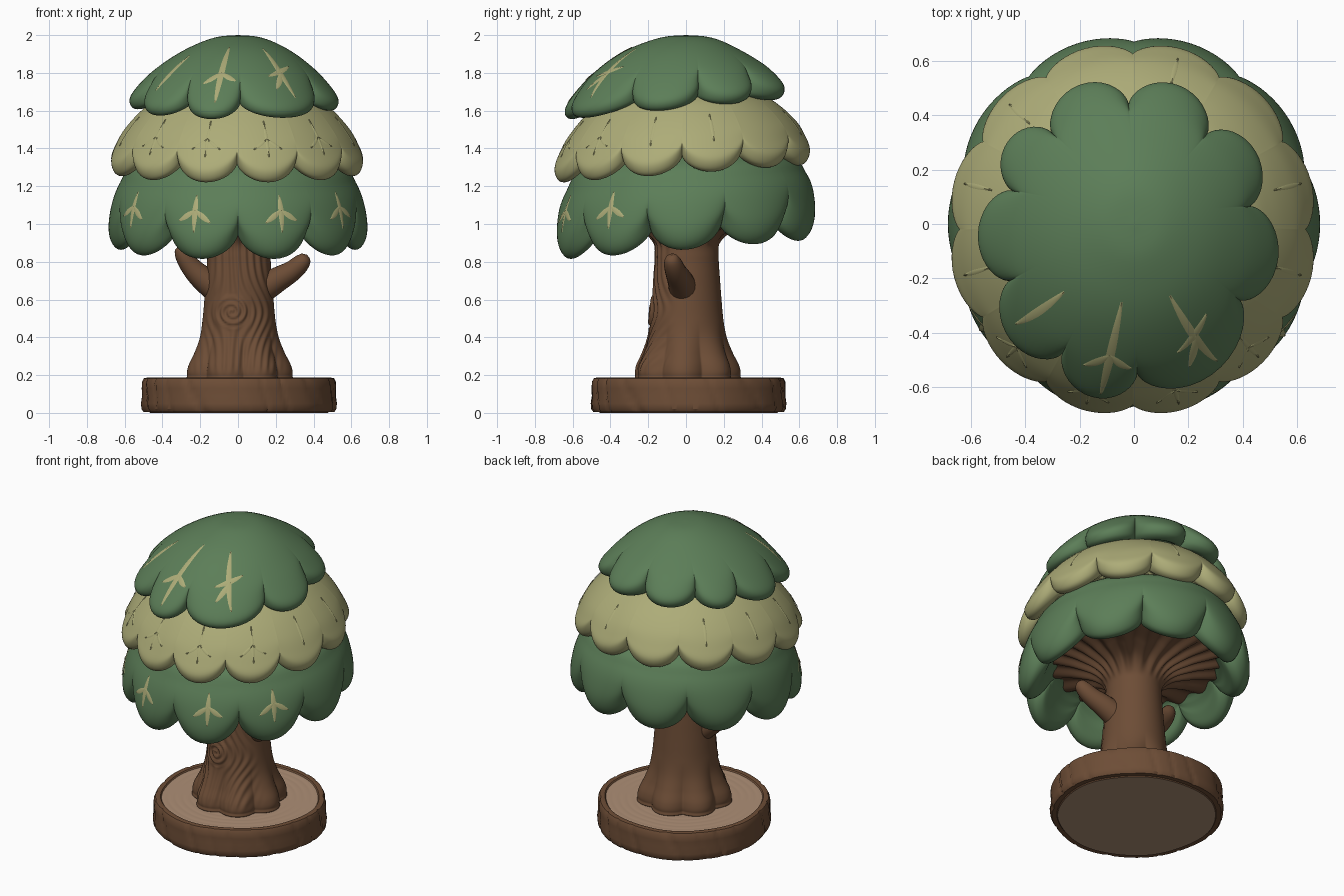
import bpy, bmesh, math
from mathutils import Vector

if "Cube" in bpy.data.objects:
    bpy.data.objects.remove(bpy.data.objects["Cube"])

# ---------- colours ----------
def material(name, rgb):
    m = bpy.data.materials.new(name)
    lin = [((c / 255 + 0.055) / 1.055) ** 2.4 for c in rgb]
    m.diffuse_color = (*lin, 1)
    m.use_nodes = True
    m.node_tree.nodes["Principled BSDF"].inputs["Base Color"].default_value = m.diffuse_color
    return m

GREEN = material("leaf green", (92, 126, 88))
KHAKI = material("leaf khaki", (173, 172, 120))
BROWN = material("bark brown", (109, 77, 54))
TAN = material("cut wood tan", (174, 143, 118))

# ---------- helpers ----------
def finish(name, bm, mats, angle=50):
    bmesh.ops.remove_doubles(bm, verts=bm.verts, dist=1e-5)
    bmesh.ops.recalc_face_normals(bm, faces=bm.faces)
    me = bpy.data.meshes.new(name)
    bm.to_mesh(me)
    bm.free()
    for m in mats:
        me.materials.append(m)
    ob = bpy.data.objects.new(name, me)
    bpy.context.collection.objects.link(ob)
    bpy.ops.object.select_all(action='DESELECT')
    ob.select_set(True)
    bpy.context.view_layer.objects.active = ob
    bpy.ops.object.shade_smooth_by_angle(angle=math.radians(angle))
    return ob

def lathe(name, fn, rows, thetas, mats, index=lambda s: 0, angle=50):
    """Closed ring grid from fn(theta, row value)."""
    bm = bmesh.new()
    g = [[bm.verts.new(fn(t, s)) for t in thetas] for s in rows]
    n = len(thetas)
    for i in range(len(rows) - 1):
        for j in range(n):
            k = (j + 1) % n
            f = bm.faces.new((g[i][j], g[i][k], g[i + 1][k], g[i + 1][j]))
            f.material_index = index(rows[i])
    bmesh.ops.dissolve_degenerate(bm, dist=1e-6, edges=bm.edges)
    return finish(name, bm, mats, angle)

def spline(pts, s):
    """Catmull-Rom through pts, s in index units."""
    i = max(0, min(len(pts) - 2, int(s)))
    u = s - i
    p0, p1, p2, p3 = (pts[max(0, min(len(pts) - 1, i + d))] for d in (-1, 0, 1, 2))
    return [0.5 * (2 * b + (c - a) * u + (2 * a - 5 * b + 4 * c - d) * u * u
                   + (3 * b - a - 3 * c + d) * u ** 3) for a, b, c, d in zip(p0, p1, p2, p3)]

def smooth(a, b, x):
    x = max(0, min(1, (x - a) / (b - a)))
    return x * x * (3 - 2 * x)

def ring(n):
    return [2 * math.pi * i / n for i in range(n)]

# ---------- scalloped canopy layers ----------
class Layer:
    def __init__(self, centre, radii, profile, notches, dr, dz, tilt):
        self.c, self.r, self.p = centre, radii, profile
        self.n = notches + [notches[0] + 360]
        self.dr, self.dz, self.tilt = dr, dz, tilt

    def lobe(self, theta):
        d = (math.degrees(theta) - self.n[0]) % 360 + self.n[0]
        for a, b in zip(self.n, self.n[1:]):
            if a <= d <= b:
                u = (2 * d - a - b) / (b - a)
                return max(0, 1 - u * u) ** 0.7
        return 0

    def point(self, theta, s):
        r, z, w = spline(self.p, s)
        k = (1 - self.lobe(theta)) * w
        shift = smooth(0.2, 1, r)
        r = max(0, r - self.dr * k)
        x, y = self.r[0] * r * math.cos(theta), self.r[1] * r * math.sin(theta)
        z += self.dz * k + self.tilt * y * smooth(0.4, 1, r)
        return Vector((x + self.c[0] * shift, y + self.c[1] * shift, z))

    def build(self, name, mats, index=lambda s: 0):
        th = [math.radians(a + (b - a) * (0.5 - 0.5 * math.cos(math.pi * i / 20)))
              for a, b in zip(self.n, self.n[1:]) for i in range(20)]
        rows = [i / 5 for i in range(5 * (len(self.p) - 1) + 1)]
        lathe(name, self.point, rows, th, mats, index, angle=70)

    def stroke(self, bm, a, b, width):
        """Thin raised vein between two (degrees from front, row) points."""
        N, pts = 12, []
        for i in range(N + 1):
            u = i / N
            t = math.radians(a[0] + (b[0] - a[0]) * u - 90)
            s = a[1] + (b[1] - a[1]) * u
            p = self.point(t, s)
            nrm = (self.point(t, s + .03) - p).cross(self.point(t + .01, s) - p).normalized()
            if nrm.dot(p - Vector((0, 0, p.z - 0.3))) < 0:
                nrm.negate()
            pts.append((p, nrm))
        prev = None
        for i, (p, nrm) in enumerate(pts):
            tan = pts[min(N, i + 1)][0] - pts[max(0, i - 1)][0]
            side = tan.cross(nrm).normalized() * width * (0.25 + 0.75 * math.sin(math.pi * i / N))
            row = [bm.verts.new(v) for v in (p + side + nrm * .002, p + nrm * .005, p - side + nrm * .002)]
            if prev:
                for k in (0, 1):
                    bm.faces.new((prev[k], prev[k + 1], row[k + 1], row[k]))
            prev = row

    def veins(self, name, strokes, mat, width=0.015):
        bm = bmesh.new()
        for a, b in strokes:
            self.stroke(bm, a, b, width)
        finish(name, bm, [mat])

def star(az, s, up, down, spread, drop):
    c = (az, s)
    return [((az, s - up), (az, s + down)), (c, (az - spread, s + drop)), (c, (az + spread, s + drop))]

low = Layer((0, 0), (.685, .698),
            [(0, 1.45, 0), (.5, 1.42, 0), (.81, 1.32, 0), (.91, 1.22, .03), (.97, 1.12, .2), (1, 1.0, .65),
             (.985, .915, 1), (.93, .867, 1), (.86, .875, 1), (.80, .93, .8), (.74, 1.0, .3), (.6, 1.06, 0), (0, 1.08, 0)],
            [-90 + 36 * k for k in range(10)], .07, .12, .085)
mid = Layer((-.005, -.02), (.68, .69),
            [(0, 1.75, 0), (.35, 1.73, 0), (.61, 1.67, 0), (.76, 1.59, .03), (.885, 1.49, .15), (.96, 1.40, .5),
             (1, 1.33, .95), (.97, 1.275, 1), (.90, 1.27, 1), (.82, 1.32, .7), (.7, 1.36, 0), (0, 1.38, 0)],
            [-90 + 30 * k for k in range(12)], .07, .09, .075)
top = Layer((-.02, -.055), (.555, .6),
            [(0, 2.0, 0), (.2, 1.99, 0), (.4, 1.95, 0), (.6, 1.887, .03), (.8, 1.80, .25), (.95, 1.71, .8),
             (1, 1.655, 1), (.97, 1.615, 1), (.89, 1.61, 1), (.81, 1.64, .7), (.74, 1.665, .3), (0, 1.67, 0)],
            [-162, -122, -86, -27, 14, 51, 90, 128, 159], .17, .06, .1)
low.build("lower_canopy", [GREEN])
mid.build("middle_canopy", [KHAKI, GREEN], lambda s: 1 if s < 1.99 else 0)
top.build("top_canopy", [GREEN])

# leaf veins on the front lobes
low.veins("lower_leaf_veins", sum((star(a, 3.95, .75, .95, 7.5, .55) for a in (-56, -20, 20, 54)), []), KHAKI)
mid.veins("middle_leaf_veins", sum((star(a, 4.0, .8, 1.0, 7, .6) for a in (-45, -15, 15, 45)), [])
          + [((a, 3.2), (a, 4.7)) for a in (-105, -75, 75, 105, 165, 225)], KHAKI, .009)
top.veins("top_leaf_veins", [((-9, 2.3), (-11, 5.2)), ((-10, 3.7), (-21, 4.25)), ((-10, 3.7), (1, 4.2)),
                             ((31, 2.4), (38, 5.0)), ((24, 3.9), (46, 3.5)), ((36, 3.7), (27, 4.5)),
                             ((-50, 2.9), (-55, 4.7))], KHAKI, .016)

# ---------- trunk with roots, swirl knot and fluted crown ----------
TRUNK = [(0, .17), (.245, .17), (.268, .20), (.262, .25), (.232, .32), (.207, .40), (.192, .50),
         (.183, .60), (.174, .72), (.168, .82), (.174, .90), (.24, .97), (.36, 1.01), (.52, 1.05), (0, 1.10)]

def trunk(theta, s):
    r, z = spline(TRUNK, s)
    r = max(0, r)
    if r > .05:
        root = 1 - smooth(.2, .5, z)
        r += .022 * root * (abs(math.cos(3.5 * theta + .4)) * 2 - 1.25)   # rounded roots
        flute = smooth(.86, 1.0, z)
        z += .014 * flute * math.sin(22 * theta + 2 * math.sin(3 * theta))  # branch ribs
        front = smooth(.25, .8, -math.sin(theta)) * (1 - flute) * smooth(.19, .26, z)
        x, h = r * math.cos(theta) + .035, z - .535
        d = math.hypot(x, h)
        swirl = math.cos(math.atan2(h, x) - 2 * math.pi * d / .034)
        bend = x + .07 * math.copysign(1, x) * math.exp(-(h / .13) ** 2) * -min(1, abs(x) / .1)
        grain = math.cos(bend * 170 + 1.2 * math.sin(z * 9))
        k = smooth(.075, .10, d)
        r += front * (.006 * swirl * (1 - k) + .004 * grain * k + .008 * (1 - smooth(.05, .11, d)))
    return Vector((r * math.cos(theta) + .005, r * math.sin(theta) + .005, z))

lathe("trunk", trunk, [i / 10 for i in range(10 * (len(TRUNK) - 1) + 1)], ring(240), [BROWN], angle=80)

# ---------- side branches ----------
def branch(name, path):
    bm = bmesh.new()
    N, M, prev = 24, 20, None
    for i in range(N + 1):
        s = i / N * (len(path) - 1)
        *p, r = spline(path, s)
        *q, _ = spline(path, min(len(path) - 1, s + .02))
        *o, _ = spline(path, max(0, s - .02))
        rot = (Vector(q) - Vector(o)).to_track_quat('Z', 'Y')
        row = [bm.verts.new(Vector(p) + rot @ Vector((r * math.cos(t), r * math.sin(t), 0))) for t in ring(M)]
        if prev:
            for j in range(M):
                bm.faces.new((prev[j], prev[(j + 1) % M], row[(j + 1) % M], row[j]))
        prev = row
    bm.faces.new(prev)
    finish(name, bm, [BROWN], 70)

branch("right_branch", [(.10, -.01, .64, .08), (.20, -.03, .70, .068), (.285, -.055, .75, .056),
                        (.335, -.07, .795, .047), (.358, -.075, .825, .03), (.365, -.077, .835, .004)])
branch("left_branch", [(-.10, .0, .65, .08), (-.19, -.01, .715, .066), (-.25, -.02, .775, .054),
                       (-.29, -.03, .84, .045), (-.30, -.035, .875, .03), (-.302, -.035, .885, .004)])

# ---------- log slice base ----------
BASE = [(0, 0), (.47, 0), (.475, .006), (.505, .006), (.515, .02), (.518, .05), (.512, .09), (.514, .13),
        (.512, .165), (.503, .183), (.485, .187), (.472, .184), (.466, .176)] + \
       [(.45 - .015 * i, .176 + (.002 if i % 3 == 0 else 0)) for i in range(15)] + [(0, .176)]

def base(theta, s):
    i = int(s)
    r, z = BASE[i]
    if i:
        wave = .006 * math.sin(3 * theta + 1) + .003 * math.sin(7 * theta)
        r += wave * r / .5
    if 3 <= i <= 9:
        groove = math.sin(19 * theta + 14 * z + 2 * math.sin(5 * theta))
        r -= .007 * smooth(.8, 1, groove)
    return Vector((r * math.cos(theta), r * math.sin(theta) + .02, z))

lathe("log_slice_base", base, list(range(len(BASE))), ring(200), [BROWN, TAN],
      lambda s: 1 if s < 1 or s >= 12 else 0, angle=32)
